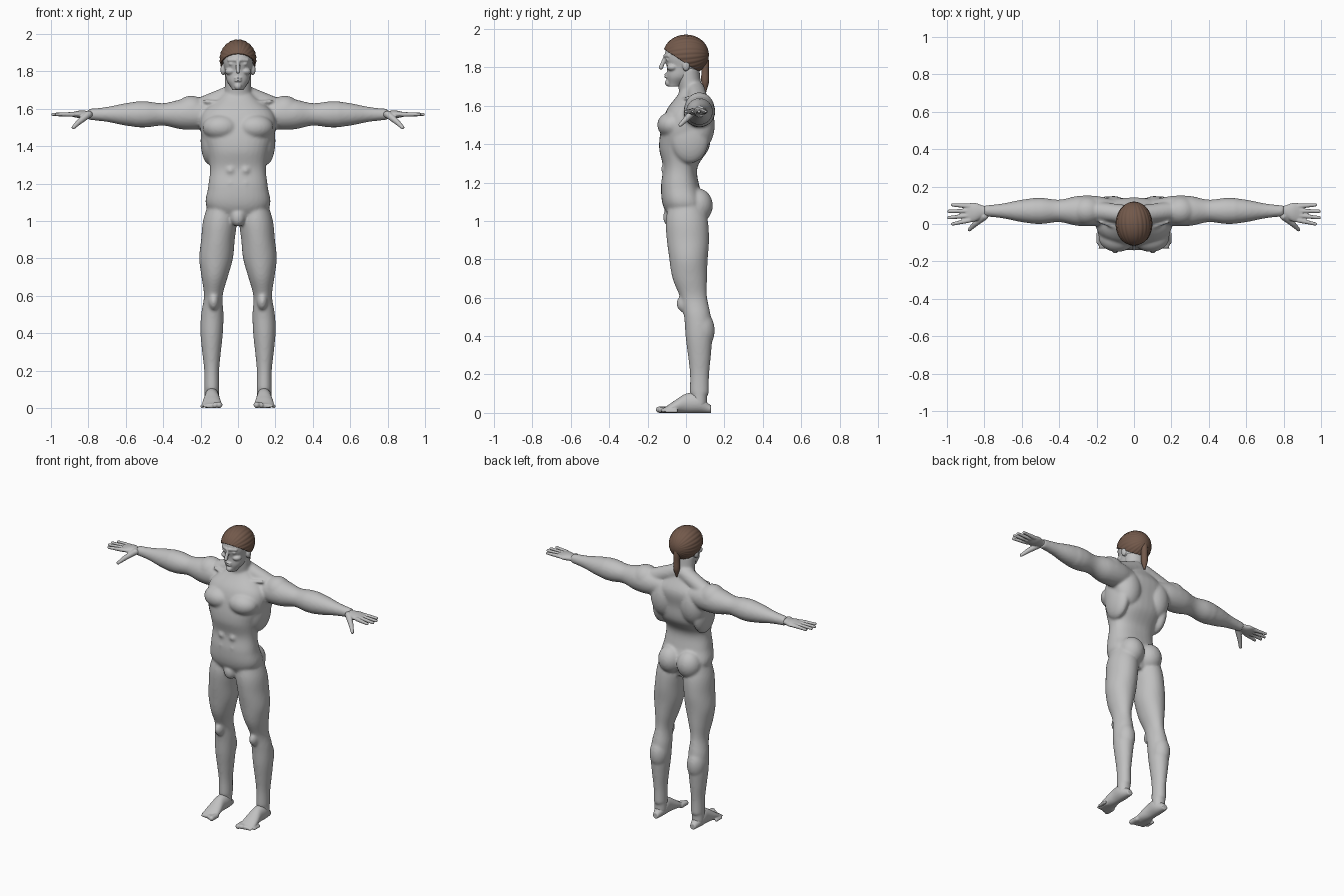
import bpy, bmesh, math
from mathutils import Matrix, Vector

old = bpy.data.objects.get("Cube")
if old:
    bpy.data.objects.remove(old, do_unlink=True)


def material(name, color):
    mat = bpy.data.materials.new(name)
    mat.use_nodes = True
    mat.diffuse_color = color
    mat.node_tree.nodes["Principled BSDF"].inputs["Base Color"].default_value = color
    return mat


skin = material("grey skin", (.53, .53, .53, 1))
brown = material("brown hair", (.17, .1, .07, 1))


def sample(values, t):
    """Smooth value at fraction t of an evenly spaced profile, or a constant."""
    if not isinstance(values, list):
        return values
    last = len(values) - 1
    i = min(int(t * last), last - 1)
    f = t * last - i
    a, b, c, d = (values[max(0, min(last, i + k))] for k in (-1, 0, 1, 2))
    slope_in, slope_out = (c - a) / 2, (d - b) / 2
    bend = 3 * (c - b) - 2 * slope_in - slope_out
    twist = 2 * (b - c) + slope_in + slope_out
    return b + f * (slope_in + f * (bend + f * twist))


def rounded(value, power):
    return math.copysign(abs(value) ** (2 / power), value)


def loft(bm, axis, start, end, u, v, radius_u, radius_v, power=2, sides=32, steps=48):
    """Skin rounded sections along an axis; centres and radii are profiles or constants."""
    place = {"x": lambda t, p, q: (t, p, q),
             "y": lambda t, p, q: (p, t, q),
             "z": lambda t, p, q: (p, q, t)}[axis]
    rings = []
    for step in range(steps + 1):
        t = step / steps
        cu, cv, ru, rv = (sample(values, t) for values in (u, v, radius_u, radius_v))
        ring = []
        for side in range(sides):
            angle = math.tau * side / sides
            ring.append(bm.verts.new(place(start + (end - start) * t,
                                           cu + ru * rounded(math.cos(angle), power),
                                           cv + rv * rounded(math.sin(angle), power))))
        rings.append(ring)
    for lower, upper in zip(rings, rings[1:]):
        for k in range(sides):
            n = (k + 1) % sides
            bm.faces.new((lower[k], lower[n], upper[n], upper[k]))
    bm.faces.new(rings[0])
    bm.faces.new(rings[-1])


def ball(bm, centre, radii):
    bmesh.ops.create_uvsphere(bm, u_segments=24, v_segments=16, radius=1,
                              matrix=Matrix.Translation(centre) @ Matrix.Diagonal((*radii, 1)))


def limb(bm, start, end, start_radius, end_radius):
    """Tapering capsule between two points."""
    start, end = Vector(start), Vector(end)
    turn = (end - start).to_track_quat("Z", "Y").to_matrix().to_4x4()
    bmesh.ops.create_cone(bm, cap_ends=True, segments=20, radius1=start_radius,
                          radius2=end_radius, depth=(end - start).length,
                          matrix=Matrix.Translation((start + end) / 2) @ turn)
    for point, radius in ((start, start_radius), (end, end_radius)):
        ball(bm, point, [radius] * 3)


def everything(bm):
    return bm.verts[:] + bm.edges[:] + bm.faces[:]


def mirror(bm):
    for item in bmesh.ops.duplicate(bm, geom=everything(bm))["geom"]:
        if isinstance(item, bmesh.types.BMVert):
            item.co.x *= -1


def finish(bm, name, mat):
    bmesh.ops.recalc_face_normals(bm, faces=bm.faces)
    mesh = bpy.data.meshes.new(name)
    bm.to_mesh(mesh)
    bm.free()
    mesh.materials.append(mat)
    mesh.polygons.foreach_set("use_smooth", [True] * len(mesh.polygons))
    ob = bpy.data.objects.new(name, mesh)
    bpy.context.collection.objects.link(ob)
    return ob


def fuse(ob, voxel, iterations):
    """Blend overlapping masses into one soft skin."""
    blend = ob.modifiers.new("blend", "REMESH")
    blend.mode = "VOXEL"
    blend.voxel_size = voxel
    blend.use_smooth_shade = True
    soft = ob.modifiers.new("soften", "SMOOTH")
    soft.iterations = iterations


arm_y, arm_z = .07, 1.57
leg_x = .14

# Body: arms and legs
bm = bmesh.new()
arm = [.06, .08, .08, .06, .07, .06, .04, .03]
loft(bm, "x", .1, .8, arm_y, arm_z, arm, arm)
loft(bm, "z", 1.1, .1, [.09, .12, leg_x, leg_x], [0, .01, .02, .06, .07, .07],
     [.07, .09, .09, .09, .07, .05, .06, .06, .05, .04, .04],
     [.09, .11, .11, .1, .09, .07, .07, .07, .06, .05, .05])
limb(bm, (leg_x, arm_y, .12), (leg_x, arm_y, .05), .04, .04)

# Shoulder, forearm, chest, back, flank, buttock, knee and calf
ball(bm, (.25, arm_y, 1.58), (.09, .08, .09))
ball(bm, (.53, arm_y, arm_z), (.08, .07, .07))
ball(bm, (.09, -.07, 1.5), (.1, .08, .07))
ball(bm, (.11, .07, 1.5), (.09, .08, .13))
ball(bm, (.15, .02, 1.43), (.05, .1, .13))
ball(bm, (.07, .06, 1.08), (.08, .08, .09))
ball(bm, (.13, 0, .57), (.03, .05, .05))
ball(bm, (leg_x, .08, .43), (.06, .07, .1))

# Neck slope, collar bone and stomach
limb(bm, (.03, .05, 1.68), (.2, arm_y, 1.61), .05, .05)
limb(bm, (.02, -.04, 1.63), (.18, .01, 1.64), .01, .01)
for z in (1.2, 1.27):
    ball(bm, (.04, -.1, z), (.03, .03, .03))
mirror(bm)

# Torso, neck and groin
loft(bm, "z", .98, 1.68, 0, [0, -.01, -.03, -.03, -.01, 0, .02, .03],
     [.09, .17, .16, .15, .17, .2, .19, .08],
     [.07, .11, .1, .09, .13, .13, .12, .06], power=2.4)
loft(bm, "z", 1.6, 1.8, 0, [.03, .01], .07, .06)
ball(bm, (0, -.08, 1.02), (.04, .04, .05))
fuse(finish(bm, "body", skin), .008, 7)

# Feet with toes
bm = bmesh.new()
arch = [.02, .05, .05, .03, .01]
loft(bm, "y", .13, -.13, leg_x, arch, [.02, .04, .04, .05, .05], arch)
for toe in range(5):
    radius = .017 - toe * .002
    x = .1 + toe * .023
    tip = -.14 + toe * .01
    limb(bm, (x, tip + .05, radius), (x, tip, radius), radius, radius)
mirror(bm)
fuse(finish(bm, "feet", skin), .005, 3)

# Hands with fingers and thumb
bm = bmesh.new()
loft(bm, "x", .75, .9, [arm_y, .06], arm_z, [.03, .03, .05, .05], [.03, .02, .02, .01])
for finger in range(4):
    reach = .99 if finger in (1, 2) else .97
    limb(bm, (.88, .02 + finger * .025, arm_z), (reach, finger * .034, arm_z), .013, .009)
knuckle = (.85, 0, 1.53)
limb(bm, (.8, .04, arm_z), knuckle, .02, .015)
limb(bm, knuckle, (.88, -.03, 1.5), .015, .01)
mirror(bm)
fuse(finish(bm, "hands", skin), .004, 3)

# Head: ear, eye, cheek and brow on each side
bm = bmesh.new()
ball(bm, (.08, 0, 1.81), (.014, .02, .03))
ball(bm, (.03, -.095, 1.84), (.02, .01, .01))
ball(bm, (.04, -.07, 1.8), (.03, .03, .02))
limb(bm, (.01, -.11, 1.86), (.05, -.09, 1.86), .009, .009)
mirror(bm)

# Skull, nose, lips and chin
loft(bm, "z", 1.7, 1.95, 0, [-.06, -.03, -.01, -.01, 0, 0],
     [.03, .06, .07, .08, .08, .04], [.03, .07, .09, .1, .1, .05], power=2.2)
limb(bm, (0, -.11, 1.85), (0, -.13, 1.8), .009, .012)
for z in (1.75, 1.764):
    ball(bm, (0, -.1, z), (.02, .013, .006))
ball(bm, (0, -.09, 1.72), (.02, .02, .02))
fuse(finish(bm, "head", skin), .0045, 3)

# Swept back hair: grooved cap trimmed along the hairline
bm = bmesh.new()
crown = 1.865
bmesh.ops.create_uvsphere(
    bm, u_segments=144, v_segments=32, radius=1,
    matrix=Matrix.Translation((0, 0, crown)) @ Matrix.Diagonal((.096, .119, .103, 1))
    @ Matrix.Rotation(math.pi / 2, 4, "X"))
for vert in bm.verts:
    angle = math.atan2(vert.co.x, vert.co.z - crown)
    lift = 1 + .03 * abs(math.sin(angle * 12 + vert.co.y * 9))
    vert.co.x *= lift
    vert.co.z = crown + (vert.co.z - crown) * lift
bmesh.ops.bisect_plane(bm, geom=everything(bm), plane_co=(0, 0, 1.82),
                       plane_no=(0, .65, 1), clear_inner=True)
thick = finish(bm, "hair_cap", brown).modifiers.new("thickness", "SOLIDIFY")
thick.thickness = .008

# Ponytail
bm = bmesh.new()
lock = [.01, .02, .02, .02, .005]
loft(bm, "z", 1.88, 1.67, 0, .1, lock, lock)
finish(bm, "ponytail", brown)
